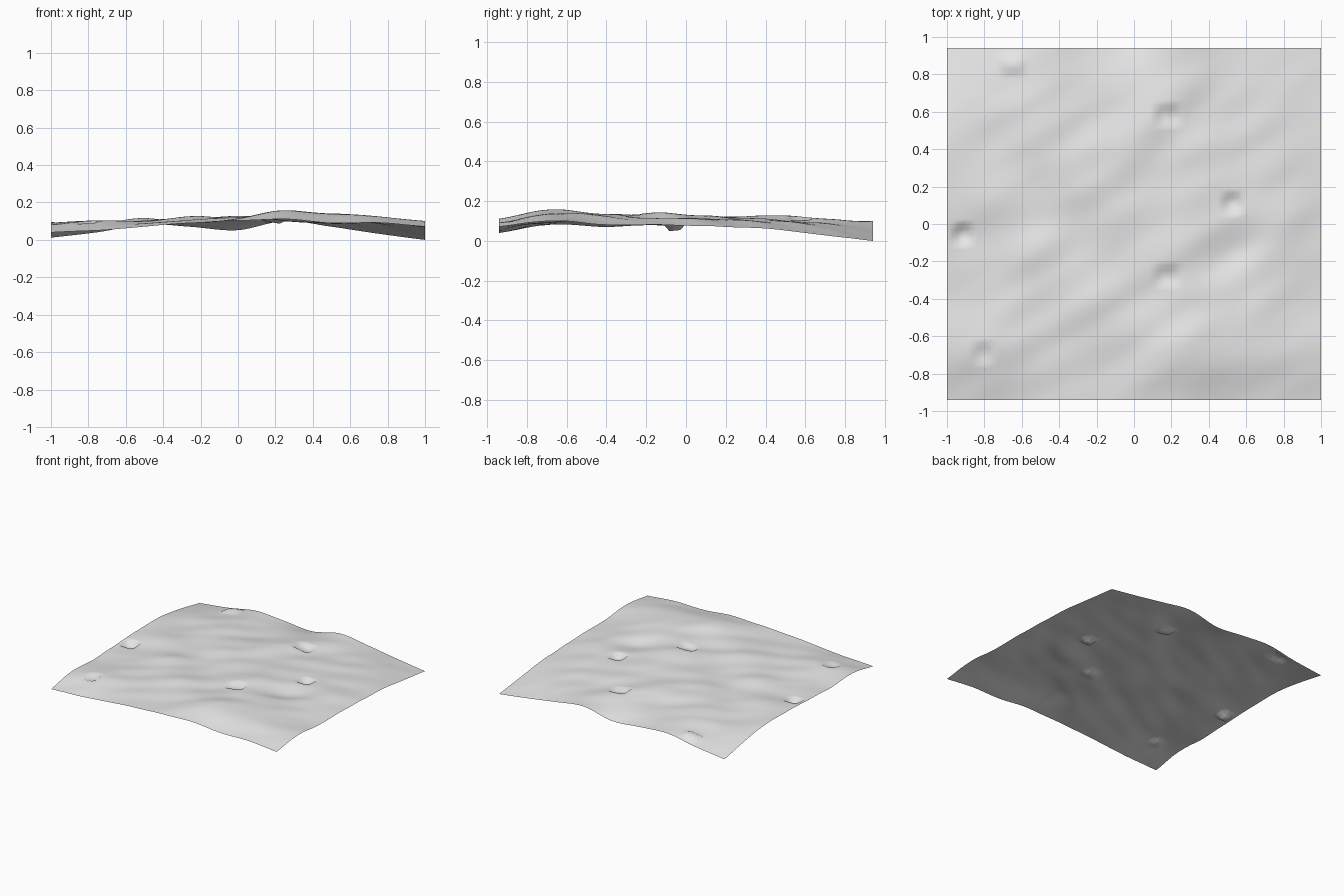
import bpy, bmesh, math
from mathutils import Vector, noise

cube = bpy.data.objects.get("Cube")
if cube:
    bpy.data.objects.remove(cube, do_unlink=True)

HALF_X, HALF_Y = 1.0, 0.94
COLS, ROWS = 72, 68

# Broad relief in hundredths, one row per step from front to back
RELIEF = [
    [5, 6, 8, 10, 11, 12, 10, 10, 8],
    [9, 11, 10, 11, 13, 16, 15, 13, 11],
    [8, 10, 11, 13, 12, 14, 15, 12, 9],
    [9, 9, 12, 11, 13, 14, 11, 12, 9],
    [10, 11, 10, 13, 12, 13, 12, 12, 8],
    [10, 9, 12, 12, 13, 12, 11, 10, 7],
    [7, 9, 11, 10, 12, 11, 10, 8, 4],
    [2, 5, 9, 8, 6, 11, 8, 4, 1],
]

# Small sharp dents and lumps: x, y, height change
DENTS = [(.53, .12, -.025), (.18, .58, -.02), (-.92, -.06, -.03),
         (-.66, .85, .015), (.18, -.27, -.015), (-.8, -.7, -.015)]


def spline(values, t):
    """Smooth curve through evenly spaced values, t from 0 to 1."""
    last = len(values) - 1
    i = min(int(t * last), last - 1)
    f = t * last - i
    b, c = values[i], values[i + 1]
    a = values[i - 1] if i > 0 else 2 * b - c
    d = values[i + 2] if i + 2 <= last else 2 * c - b
    return b + f / 2 * (c - a + f * (2 * a - 5 * b + 4 * c - d
                                     + f * (3 * (b - c) + d - a)))


def height(x, y):
    u, v = (x / HALF_X + 1) / 2, (y / HALF_Y + 1) / 2
    u, v = min(max(u, 0), 1), min(max(v, 0), 1)
    z = spline([spline(row, u) for row in RELIEF], v) / 100
    # Diagonal ripples, longer along the crests than across them
    along, across = x * .85 + y * .53, y * .85 - x * .53
    inside = min(1, 6 * min(u, v, 1 - u, 1 - v))
    ripple = noise.noise(Vector((along * 2.5, across * 6, 3)))
    z += ripple * .016 * (.3 + .7 * inside)
    for dx, dy, dz in DENTS:
        if abs(x - dx) < .05 and abs(y - dy) < .04:
            z += dz
    return z


# Ground sheet
bm = bmesh.new()
bmesh.ops.create_grid(bm, x_segments=COLS, y_segments=ROWS, size=1)
for v in bm.verts:
    v.co.x *= HALF_X
    v.co.y *= HALF_Y
    v.co.z = height(v.co.x, v.co.y)
lowest = min(v.co.z for v in bm.verts)
for v in bm.verts:
    v.co.z -= lowest
for f in bm.faces:
    f.smooth = True
mesh = bpy.data.meshes.new("ground_sheet")
bm.to_mesh(mesh)
bm.free()
ground = bpy.data.objects.new("ground_sheet", mesh)
bpy.context.collection.objects.link(ground)

# Pale grey surface
grey = bpy.data.materials.new("pale_grey")
grey.use_nodes = True
colour = (.8, .8, .8, 1)
grey.diffuse_color = colour
grey.node_tree.nodes["Principled BSDF"].inputs["Base Color"].default_value = colour
mesh.materials.append(grey)
